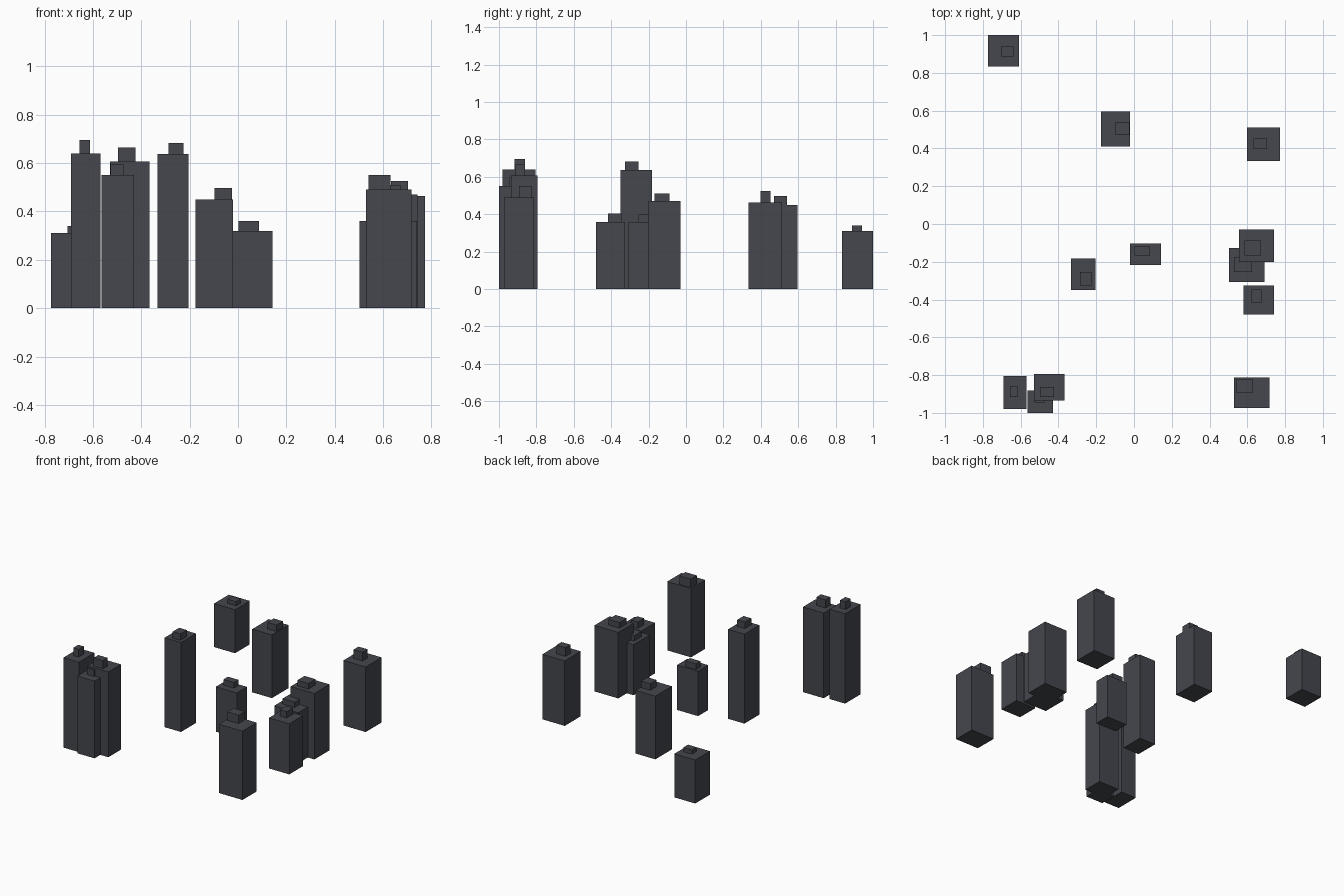
import bpy

# dark facade colour
mat = bpy.data.materials.new("dark_facade")
mat.diffuse_color = (0.06, 0.063, 0.075, 1)


def box(name, x0, x1, y0, y1, z0, z1):
    bpy.ops.mesh.primitive_cube_add(
        size=1, location=((x0 + x1) / 2, (y0 + y1) / 2, (z0 + z1) / 2))
    ob = bpy.context.object
    ob.name = name
    ob.scale = (x1 - x0, y1 - y0, z1 - z0)
    bpy.ops.object.transform_apply(location=False, rotation=False, scale=True)
    ob.data.materials.append(mat)
    return ob


# each building: tower (x0, x1, y0, y1, height), rooftop box (x0, x1, y0, y1, top)
buildings = [
    ((-.773, -.608, .835, 1.0, .31), (-.705, -.637, .887, .94, .34)),
    ((-.175, -.02, .41, .595, .45), (-.097, -.025, .47, .54, .497)),
    ((.597, .773, .333, .512, .463), (.633, .703, .397, .453, .525)),
    ((-.022, .143, -.217, -.104, .32), (.003, .086, -.168, -.117, .36)),
    ((-.333, -.204, -.35, -.182, .637), (-.287, -.226, -.325, -.253, .683)),
    ((.555, .742, -.2, -.03, .47), (.585, .672, -.168, -.087, .51)),
    ((.502, .69, -.308, -.126, .36), (.53, .625, -.255, -.175, .398)),
    ((.58, .74, -.48, -.325, .36), (.622, .675, -.417, -.346, .405)),
    ((.53, .717, -.973, -.813, .49), (.54, .63, -.893, -.824, .55)),
    ((-.69, -.568, -.98, -.805, .64), (-.656, -.613, -.917, -.86, .695)),
    ((-.53, -.367, -.935, -.793, .607), (-.497, -.423, -.915, -.862, .665)),
    ((-.565, -.43, -1.0, -.882, .55), (-.528, -.473, -.945, -.895, .597)),
]

for i, (tower, roof) in enumerate(buildings, 1):
    x0, x1, y0, y1, h = tower
    box(f"tower_{i}", x0, x1, y0, y1, 0, h)
    x0, x1, y0, y1, top = roof
    box(f"rooftop_box_{i}", x0, x1, y0, y1, h, top)
